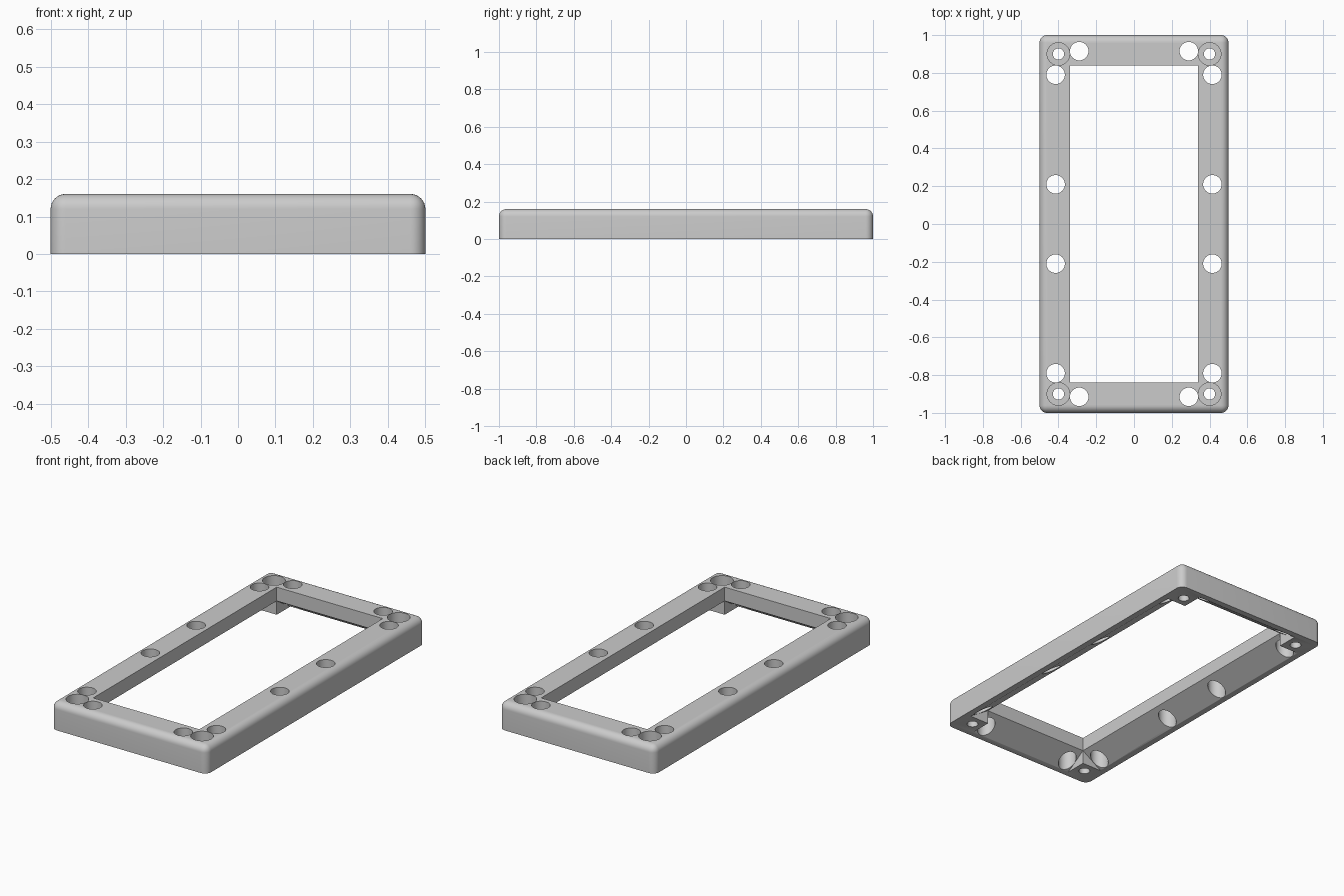
import bpy
import bmesh
from mathutils import Matrix, Vector

if "Cube" in bpy.data.objects:
    bpy.data.objects.remove(bpy.data.objects["Cube"])

HEIGHT = 0.16
OPEN_X, OPEN_Y = 0.34, 0.84      # half size of the opening
ROUND = 0.04                     # outer edge radius

grey = bpy.data.materials.new("plain grey")
grey.use_nodes = True
colour = (0.6, 0.6, 0.6, 1)
grey.diffuse_color = colour
grey.node_tree.nodes["Principled BSDF"].inputs["Base Color"].default_value = colour


def make_object(name, bm):
    bmesh.ops.recalc_face_normals(bm, faces=bm.faces)
    mesh = bpy.data.meshes.new(name)
    bm.to_mesh(mesh)
    bm.free()
    mesh.materials.append(grey)
    obj = bpy.data.objects.new(name, mesh)
    bpy.context.collection.objects.link(obj)
    return obj


def groove(name, half_width, half_length, turned):
    """Opening with walls that are upright above and flare out below."""
    flare = half_width + 0.13
    half = [(flare, -0.02), (flare - 0.005, 0), (half_width, 0.08), (half_width, 0.2)]
    outline = half + [(-w, z) for w, z in reversed(half)]
    bm = bmesh.new()
    verts = [bm.verts.new((w, -half_length, z)) for w, z in outline]
    face = bm.faces.new(verts)
    end = bmesh.ops.extrude_face_region(bm, geom=[face])["geom"]
    moved = [v for v in end if isinstance(v, bmesh.types.BMVert)]
    bmesh.ops.translate(bm, verts=moved, vec=Vector((0, 2 * half_length, 0)))
    if turned:
        bmesh.ops.rotate(bm, verts=bm.verts, matrix=Matrix.Rotation(1.5707963, 3, "Z"))
    return make_object(name, bm)


def drills(name, spots, radius, bottom):
    """Upright cylinders at each spot, mirrored to all four quarters."""
    bm = bmesh.new()
    for x, y in spots:
        for sx in (-1, 1):
            for sy in (-1, 1):
                bmesh.ops.create_cone(
                    bm, cap_ends=True, segments=40, radius1=radius, radius2=radius,
                    depth=0.25 - bottom,
                    matrix=Matrix.Translation((sx * x, sy * y, (0.25 + bottom) / 2)))
    return make_object(name, bm)


# Outer block with rounded upright and top edges
bm = bmesh.new()
bmesh.ops.create_cube(bm, size=1, matrix=Matrix.Translation((0, 0, HEIGHT / 2))
                      @ Matrix.Diagonal((1, 2, HEIGHT, 1)))
edges = [e for e in bm.edges if max(v.co.z for v in e.verts) > 0.01]
bmesh.ops.bevel(bm, geom=edges, offset=ROUND, segments=8, profile=0.5, affect="EDGES")
frame = make_object("frame", bm)

# Opening, through holes and countersunk corner screw holes
cutters = [
    groove("long_wall_cutter", OPEN_X, OPEN_Y, False),
    groove("short_wall_cutter", OPEN_Y, OPEN_X, True),
    drills("side_hole_cutter", [(0.415, 0.79), (0.415, 0.21)], 0.049, -0.1),
    drills("end_hole_cutter", [(0.29, 0.915)], 0.049, -0.1),
    drills("screw_hole_cutter", [(0.4, 0.9)], 0.03, -0.1),
    drills("screw_head_cutter", [(0.4, 0.9)], 0.06, 0.08),
]
for cutter in cutters:
    cutter.hide_render = True
    cut = frame.modifiers.new(cutter.name, "BOOLEAN")
    cut.operation = "DIFFERENCE"
    cut.solver = "EXACT"
    cut.object = cutter

# Bake the cuts and drop the cutters
bpy.context.view_layer.update()
graph = bpy.context.evaluated_depsgraph_get()
result = bpy.data.meshes.new_from_object(frame.evaluated_get(graph))
frame.modifiers.clear()
frame.data = result
for cutter in cutters:
    bpy.data.objects.remove(cutter)
result.materials.clear()
result.materials.append(grey)

for obj in bpy.context.selected_objects:
    obj.select_set(False)
frame.select_set(True)
bpy.context.view_layer.objects.active = frame
bpy.ops.object.shade_smooth_by_angle(angle=0.6)
